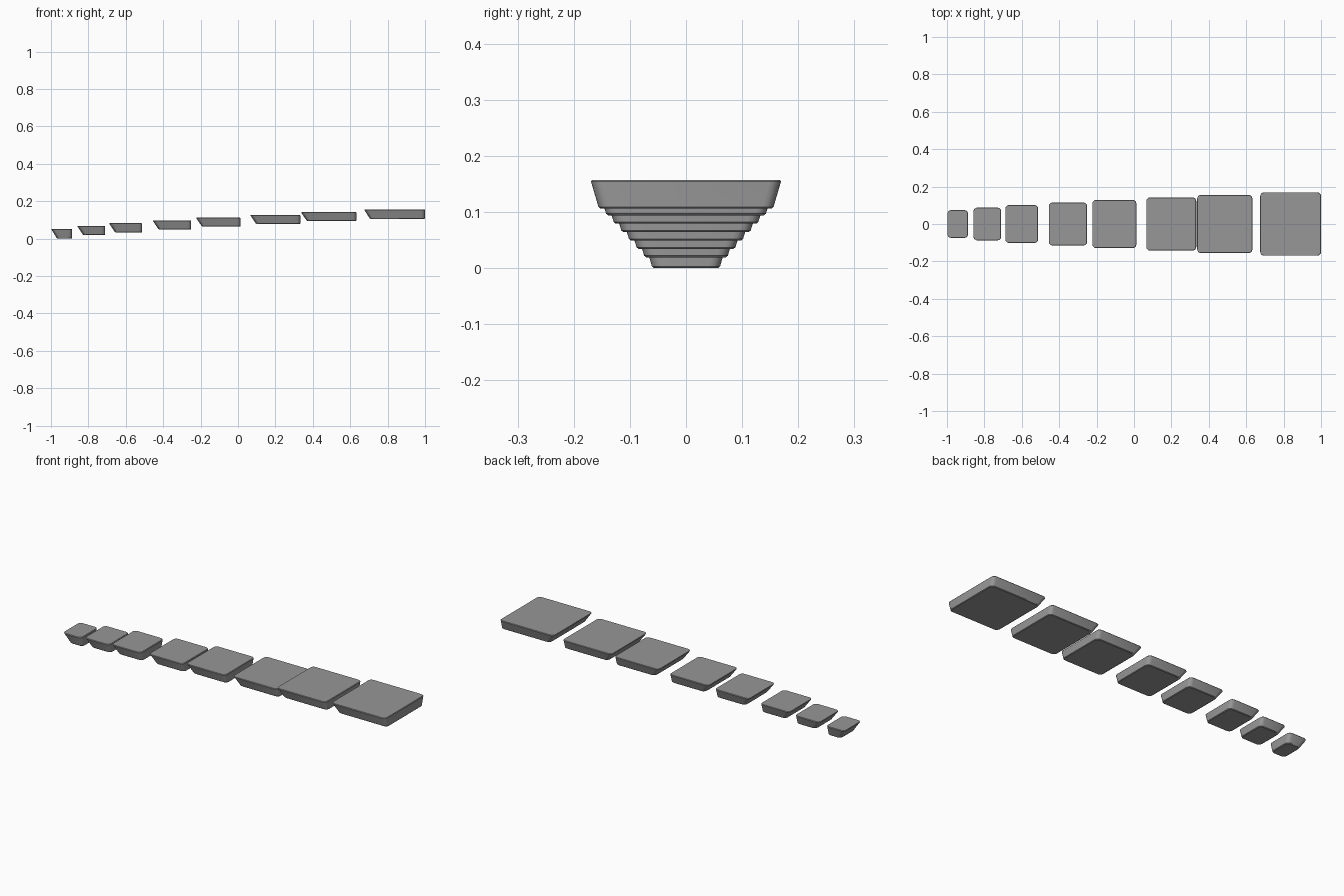
import bpy
import bmesh
import math

cube = bpy.data.objects.get("Cube")
if cube:
    bpy.data.objects.remove(cube, do_unlink=True)

stone = bpy.data.materials.new("grey_stone")
stone.use_nodes = True
GREY = (0.31, 0.31, 0.31, 1)
stone.diffuse_color = GREY
stone.node_tree.nodes["Principled BSDF"].inputs["Base Color"].default_value = GREY


def outline(x0, x1, half_y, radius, z):
    """Rounded rectangle as a list of points, counter-clockwise."""
    points = []
    corners = [(x1, half_y), (x0, half_y), (x0, -half_y), (x1, -half_y)]
    for i, (cx, cy) in enumerate(corners):
        px = cx - math.copysign(radius, cx - (x0 + x1) / 2)
        py = cy - math.copysign(radius, cy)
        for step in range(5):
            a = math.pi / 2 * (i + step / 4)
            points.append((px + radius * math.cos(a), py + radius * math.sin(a), z))
    return points


def stepping_stone(name, x0, x1, half_y, z0, z1):
    """Slab with an undercut left end, tapered sides and eased rims."""
    ease, front_cut, side_cut = 0.003, 0.033, 0.015
    levels = [(0, ease), (0.06, 0), (0.94, 0), (1, ease)]
    bm = bmesh.new()
    rings = []
    for t, inset in levels:
        left = x0 + front_cut * (1 - t) + inset
        width = half_y - side_cut * (1 - t) - inset
        ring = outline(left, x1 - inset, width, 0.02 - inset, z0 + (z1 - z0) * t)
        rings.append([bm.verts.new(p) for p in ring])
    for low, high in zip(rings, rings[1:]):
        for i in range(len(low)):
            j = (i + 1) % len(low)
            bm.faces.new((low[i], low[j], high[j], high[i]))
    bm.faces.new(rings[0][::-1])
    bm.faces.new(rings[-1])
    mesh = bpy.data.meshes.new(name)
    bm.to_mesh(mesh)
    bm.free()
    mesh.materials.append(stone)
    obj = bpy.data.objects.new(name, mesh)
    bpy.context.collection.objects.link(obj)
    bpy.ops.object.select_all(action='DESELECT')
    obj.select_set(True)
    bpy.context.view_layer.objects.active = obj
    bpy.ops.object.shade_smooth_by_angle(angle=math.radians(25))


# Rising, widening row: left end, right end, underside height
row = [(-1.0, -0.887, 0.0), (-0.86, -0.71, 0.019), (-0.69, -0.512, 0.034),
       (-0.457, -0.25, 0.049), (-0.225, 0.013, 0.064), (0.064, 0.333, 0.079),
       (0.336, 0.633, 0.094), (0.673, 1.0, 0.106)]
for n, (x0, x1, bottom) in enumerate(row):
    stepping_stone(f"step_{n + 1}", x0, x1, 0.075 + 0.0136 * n,
                   bottom, 0.053 + 0.0149 * n)
